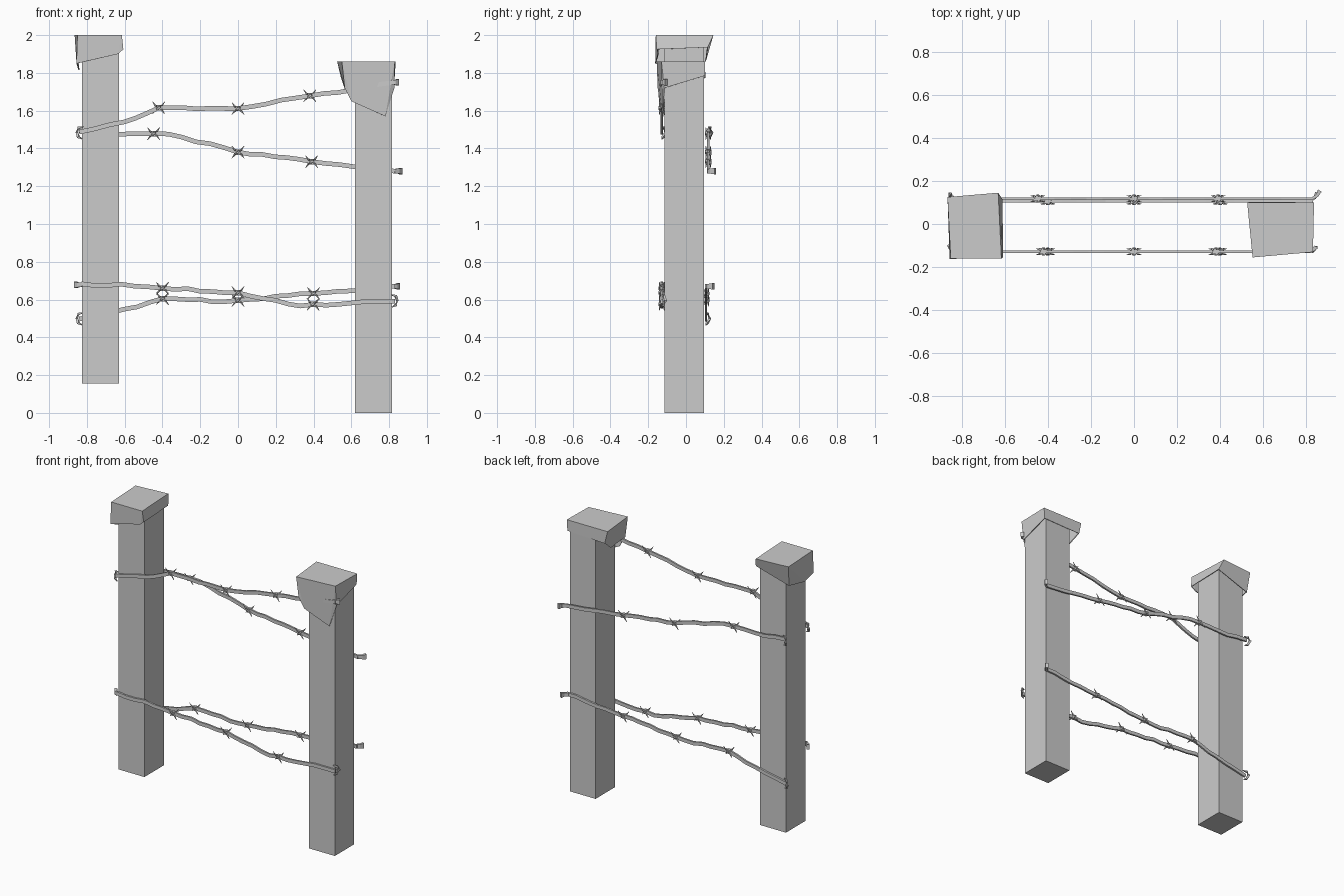
import bpy, bmesh, math, random
from mathutils import Vector

if "Cube" in bpy.data.objects:
    bpy.data.objects.remove(bpy.data.objects["Cube"])

random.seed(4)


def finish(name, bm):
    bmesh.ops.recalc_face_normals(bm, faces=bm.faces)
    me = bpy.data.meshes.new(name)
    bm.to_mesh(me)
    bm.free()
    ob = bpy.data.objects.new(name, me)
    bpy.context.collection.objects.link(ob)
    return ob


def box(bm, lo, hi):
    r = bmesh.ops.create_cube(bm, size=1)
    for v in r['verts']:
        v.co = Vector([(a + b) / 2 + c * (b - a) for a, b, c in zip(lo, hi, v.co)])


def sweep(bm, pts, wide, tall):
    """Four-sided tube along pts; wide/tall are half sizes, per point."""
    pts = [Vector(p) for p in pts]
    rings = []
    for i, p in enumerate(pts):
        t = (pts[min(i + 1, len(pts) - 1)] - pts[max(i - 1, 0)]).normalized()
        up = Vector((0, 0, 1)) if abs(t.z) < 0.9 else Vector((1, 0, 0))
        side = t.cross(up).normalized()
        up = side.cross(t)
        w, h = wide[i], tall[i]
        rings.append([bm.verts.new(p + side * a * w + up * b * h)
                      for a, b in ((-1, -1), (1, -1), (1, 1), (-1, 1))])
    for r, s in zip(rings, rings[1:]):
        for k in range(4):
            bm.faces.new((r[k], r[(k + 1) % 4], s[(k + 1) % 4], s[k]))
    bm.faces.new(rings[0])
    bm.faces.new(rings[-1][::-1])


def barb(bm, c, size):
    """Twisted knot with four curved spikes."""
    c = Vector(c)
    for sx, sy in ((1, 1), (-1, -1)):
        prof = [(-1, 1, -1), (-.5, .9, -.35), (-.12, -1, -.12),
                (.12, -1, .12), (.5, .9, .35), (1, 1, 1)]
        pts = [c + Vector((x * sx * size, y * sy * 0.013, z * size)) for x, y, z in prof]
        r = [.001, .004, .005, .005, .004, .001]
        sweep(bm, pts, r, r)
    box(bm, c - Vector((.01, .010, .014)), c + Vector((.01, .010, .014)))


def wire(name, keys, y, hook, flare, flare_y):
    """Kinked wire through (x, z) keys, with a hook at one end and a flared stub at the other."""
    bm = bmesh.new()
    path = []
    for (x0, z0), (x1, z1) in zip(keys, keys[1:]):
        n = max(1, round((x1 - x0) / 0.07))
        for i in range(n):
            f = i / n
            path.append((x0 + f * (x1 - x0), y, z0 + f * (z1 - z0) + random.uniform(-.006, .006)))
    path.append((keys[-1][0], y, keys[-1][1]))
    sweep(bm, path, [.006] * len(path), [.012] * len(path))
    # barbs along the span
    for bx in (-0.41, 0.0, 0.39):
        p = min(path, key=lambda q: abs(q[0] - bx))
        barb(bm, p, 0.033)
    # curled hook
    s = 1 if hook[0] > 0 else -1
    hx, hz = hook
    d = 0.02 if flare_y > y else -0.02
    sweep(bm, [(hx - s * .02, y, hz - .035), (hx, y + d * .3, hz - .025),
               (hx + s * .008, y + d, hz), (hx, y + d * .5, hz + .025),
               (hx - s * .025, y, hz + .03)],
          [.002, .006, .007, .006, .002], [.002, .006, .007, .006, .002])
    # flared stub
    fx, fz = flare
    s = 1 if fx > 0 else -1
    sweep(bm, [(fx - s * .035, y, fz), (fx - s * .012, y + (flare_y - y) * .4, fz), (fx, flare_y, fz)],
          [.006, .007, .010], [.012, .013, .017])
    finish(name, bm)


def cap(name, top, rim):
    """Draped cap: flat top and ragged skirt; rim entries are (top corner, x, y, z)."""
    bm = bmesh.new()
    t = [bm.verts.new(p) for p in top]
    b = [bm.verts.new(p[1:]) for p in rim]
    bm.faces.new(t)
    n = len(rim)
    for i in range(n):
        j = (i + 1) % n
        k, m = rim[i][0], rim[j][0]
        if k == m:
            bm.faces.new((t[k], b[i], b[j]))
        else:
            bm.faces.new((t[k], b[i], b[j], t[m]))
    ob = finish(name, bm)
    mod = ob.modifiers.new("thickness", 'SOLIDIFY')
    mod.thickness = 0.006
    mod.offset = -1


# posts
for name, x0, x1, z0, z1 in (("left_post", -0.825, -0.63, 0.155, 1.985),
                             ("right_post", 0.62, 0.815, 0.0, 1.845)):
    bm = bmesh.new()
    box(bm, (x0, -0.115, z0), (x1, 0.095, z1))
    finish(name, bm)

# caps: corners run front-left, front-right, back-right, back-left
cap("left_cap",
    [(-.85, -.16, 2), (-.615, -.16, 2), (-.63, .145, 2), (-.865, .125, 2)],
    [(0, -.855, -.163, 1.85), (1, -.635, -.15, 1.90), (1, -.607, -.155, 1.925),
     (2, -.61, .115, 1.935), (3, -.855, .105, 1.86), (3, -.845, -.08, 1.815)])
cap("right_cap",
    [(.55, -.155, 1.86), (.83, -.13, 1.86), (.835, .10, 1.86), (.525, .10, 1.86)],
    [(0, .565, -.15, 1.72), (0, .60, -.14, 1.65), (1, .78, -.125, 1.57),
     (1, .828, -.115, 1.72), (2, .83, .10, 1.785), (3, .545, .103, 1.775),
     (3, .57, .0, 1.70)])

# wires: upper and lower pair, front and back of the posts
wire("upper_front_wire", [(-.84, 1.49), (-.6, 1.545), (-.42, 1.61), (0, 1.615), (.38, 1.675), (.83, 1.75)],
     -0.128, (-.845, 1.485), (.845, 1.75), -.105)
wire("upper_back_wire", [(-.84, 1.49), (-.6, 1.475), (-.37, 1.48), (0, 1.38), (.39, 1.33), (.83, 1.28)],
     0.118, (-.845, 1.485), (.862, 1.28), .155)
wire("lower_front_wire", [(-.83, .68), (-.62, .68), (-.4, .66), (0, .635), (.33, .565), (.6, .585), (.83, .59)],
     -0.128, (.835, .595), (-.86, .678), -.095)
wire("lower_back_wire", [(-.84, .50), (-.6, .55), (-.4, .60), (0, .59), (.4, .635), (.6, .65), (.83, .67)],
     0.106, (-.845, .50), (.85, .67), .145)
